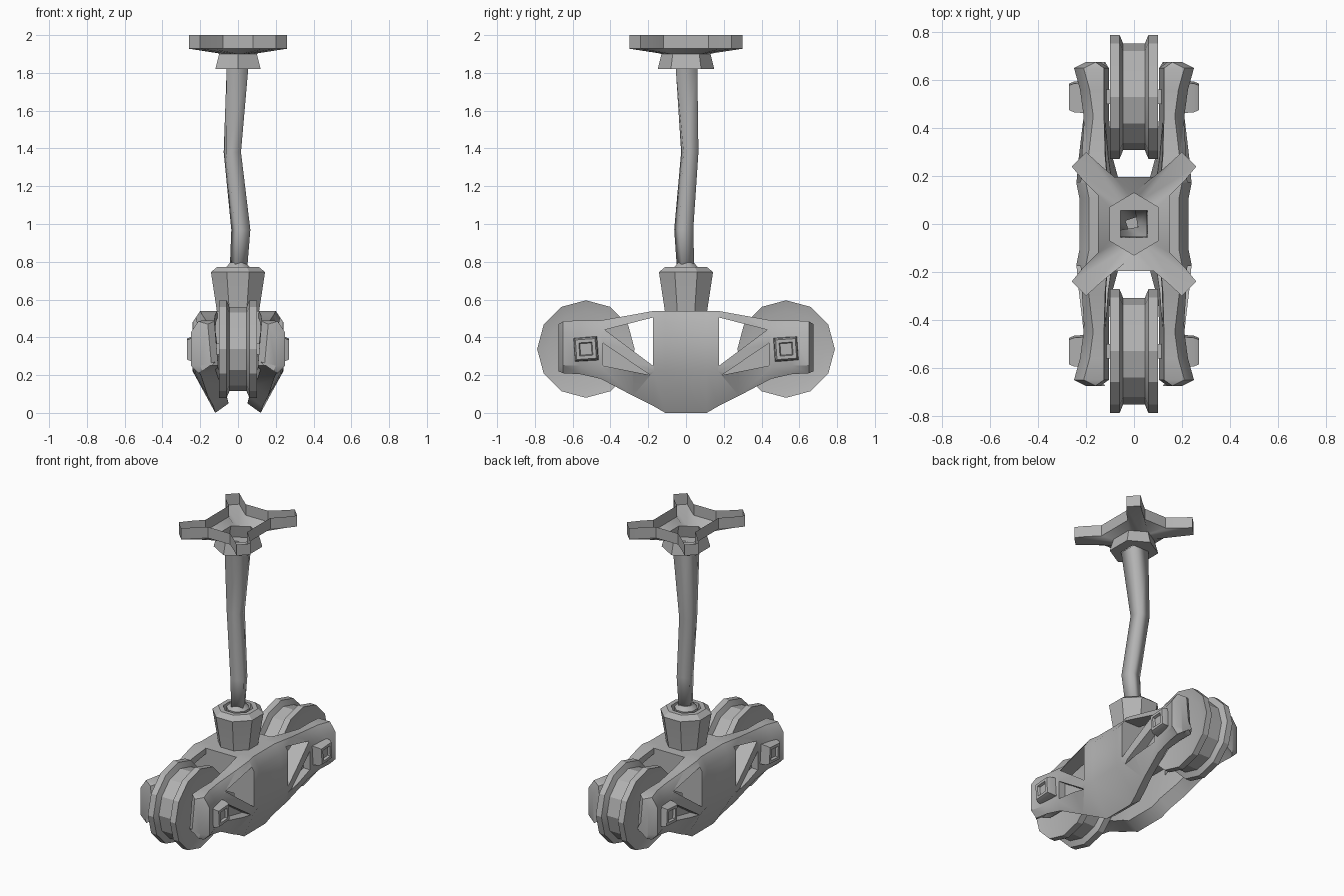
import bpy, bmesh, math
from mathutils import Vector, Matrix

if "Cube" in bpy.data.objects:
    bpy.data.objects.remove(bpy.data.objects["Cube"], do_unlink=True)

grey = bpy.data.materials.new("plain grey")
grey.use_nodes = True
COLOUR = (0.45, 0.45, 0.45, 1)
grey.diffuse_color = COLOUR
for node in grey.node_tree.nodes:
    if node.type == 'BSDF_PRINCIPLED':
        node.inputs["Base Color"].default_value = COLOUR


def finish(name, bm, angle=35):
    bmesh.ops.remove_doubles(bm, verts=bm.verts, dist=0.0005)
    bmesh.ops.recalc_face_normals(bm, faces=bm.faces)
    mesh = bpy.data.meshes.new(name)
    bm.to_mesh(mesh)
    bm.free()
    mesh.materials.append(grey)
    obj = bpy.data.objects.new(name, mesh)
    bpy.context.collection.objects.link(obj)
    shade(mesh, angle)
    return obj


def shade(mesh, angle):
    for poly in mesh.polygons:
        poly.use_smooth = True
    mesh.set_sharp_from_angle(angle=math.radians(angle))


def loft(bm, rings, cap_start=True, cap_end=True):
    """Skin a list of equally long point rings."""
    loops = [[bm.verts.new(p) for p in ring] for ring in rings]
    n = len(loops[0])
    for a, b in zip(loops, loops[1:]):
        for i in range(n):
            j = (i + 1) % n
            bm.faces.new((a[i], a[j], b[j], b[i]))
    if cap_start:
        bm.faces.new(loops[0])
    if cap_end:
        bm.faces.new(loops[-1])


def circle(sides, radius, phase=0.0):
    step = 2 * math.pi / sides
    return [(radius * math.cos(step * (i + phase)), radius * math.sin(step * (i + phase)))
            for i in range(sides)]


def box(name, centre, size, taper=1.0):
    bm = bmesh.new()
    x, y, z = (s / 2 for s in size)
    corners = ((-y, -z), (y, -z), (y, z), (-y, z))
    c = Vector(centre)
    loft(bm, [[c + Vector((-x, a, b)) for a, b in corners],
              [c + Vector((x, a * taper, b * taper)) for a, b in corners]])
    return finish(name, bm)


# Side frames: sections along y, lightened by triangular cuts
def section(y, xi, xo, top, shoulder, xb, bottom):
    pts = ((xi + .02, top), (xo - .04, top), (xo, top - .06), (xo, shoulder),
           (xb, bottom), (xb - .07, bottom + .05), (xi, shoulder))
    return [(x, y, z) for x, z in pts]


stations = (
    (.11, .09, .228, .54, .22, .12, 0),
    (.17, .09, .24, .54, .22, .13, .035),
    (.28, .10, .23, .52, .22, .16, .09),
    (.45, .105, .21, .49, .24, .19, .18),
    (.56, .105, .225, .49, .25, .20, .205),
    (.65, .105, .25, .485, .25, .21, .21),
    (.675, .14, .20, .47, .25, .19, .22),
)
half = [section(*s) for s in stations]
other = [[(x, -y, z) for x, y, z in ring] for ring in reversed(half)]
bm = bmesh.new()
loft(bm, other + half)
frame = finish("side_frames", bm)

bm = bmesh.new()
for side in (-1, 1):
    for x0, tri in ((-.05, ((.43, .44), (.175, .505), (.175, .25))),
                    (.165, ((.44, .37), (.44, .25), (.19, .2)))):
        loft(bm, [[(x, side * y, z) for y, z in tri] for x in (x0, .4)])
cutter = finish("frame_cutter", bm)
cutter.hide_render = True
cut = frame.modifiers.new("cut", 'BOOLEAN')
cut.operation, cut.solver, cut.object = 'DIFFERENCE', 'EXACT', cutter
mirror = frame.modifiers.new("mirror", 'MIRROR')
mirror.use_mirror_merge = False
bpy.context.view_layer.update()
graph = bpy.context.evaluated_depsgraph_get()
solid = bpy.data.meshes.new_from_object(frame.evaluated_get(graph))
frame.modifiers.clear()
frame.data = solid
shade(solid, 35)
bpy.data.objects.remove(cutter, do_unlink=True)

# Bridge joining the two side frames
box("frame_bridge", (0, 0, .42), (.24, .35, .24))

# Grooved wheels with axles and square bosses
for end, y in (("front", -.53), ("back", .53)):
    bm = bmesh.new()
    profile = ((.085, .2), (.1, .258), (.06, .258), (.045, .222))
    profile = [(-x, r) for x, r in profile] + [(x, r) for x, r in reversed(profile)]
    loft(bm, [[(x, y + a, .338 + b) for a, b in circle(12, r)] for x, r in profile])
    finish(end + "_wheel", bm, 25)
    box(end + "_axle", (0, y, .338), (.44, .06, .06))
    for side, name in ((-1, "right"), (1, "left")):
        bm = bmesh.new()
        spin = Matrix.Rotation(math.radians(4), 3, 'X')
        rings = []
        for x, h in ((.19, .065), (.25, .06), (.27, .052), (.27, .035), (.255, .03)):
            rings.append([spin @ Vector((0, a * h, b * h)) + Vector((side * x, y, .338))
                          for a, b in ((-1, -1), (1, -1), (1, 1), (-1, 1))])
        loft(bm, rings)
        finish(f"{end}_{name}_axle_boss", bm)

# Cup holding the rod
bm = bmesh.new()
cup = ((.5, .118), (.545, .122), (.745, .155), (.772, .12), (.772, .09), (.7, .08))
loft(bm, [[(x, y, z) for x, y in circle(8, r, .5)] for z, r in cup])
finish("rod_cup", bm, 20)
bm = bmesh.new()
loft(bm, [[(x, y, z) for x, y in circle(8, r, .5)]
          for z, r in ((.69, .07), (.77, .07), (.795, .045))])
finish("rod_base_collar", bm)

# Bent, slightly twisted four-sided rod, open at the top
bm = bmesh.new()
rings = []
for z, x, y, h, twist in ((.72, 0, 0, .034, 25), (.97, .015, -.012, .04, 18),
                          (1.38, -.03, .02, .04, 9), (1.82, -.003, .003, .057, 0)):
    turn = Matrix.Rotation(math.radians(twist), 3, 'Z')
    rings.append([turn @ Vector((a * h, b * h, 0)) + Vector((x, y, z))
                  for a, b in ((-1, -1), (1, -1), (1, 1), (-1, 1))])
loft(bm, rings, cap_end=False)
finish("rod", bm, 100)


# Open four-armed dish on a hexagonal collar
def four_way(quarter, z):
    back = list(reversed(quarter))
    ring = (list(quarter) + [(-x, y) for x, y in back]
            + [(-x, -y) for x, y in quarter] + [(x, -y) for x, y in back])
    return [(x, y, z) for x, y in ring]


def hexagon(x, y_side, y_tip):
    return [(x * (1 - t / 5), y_side + (y_tip - y_side) * t / 5) for t in range(6)]


arm = ((.15, .12), (.215, .185), (.26, .24), (.2, .3), (.14, .245), (.08, .195))
bm = bmesh.new()
loft(bm, [four_way(arm, 2), four_way(arm, 1.928),
          four_way(hexagon(.1, .07, .13), 1.9),
          four_way(hexagon(.12, .08, .15), 1.82),
          four_way([(.057, .057)] * 6, 1.82)], False, False)
finish("top_dish", bm, 30)
